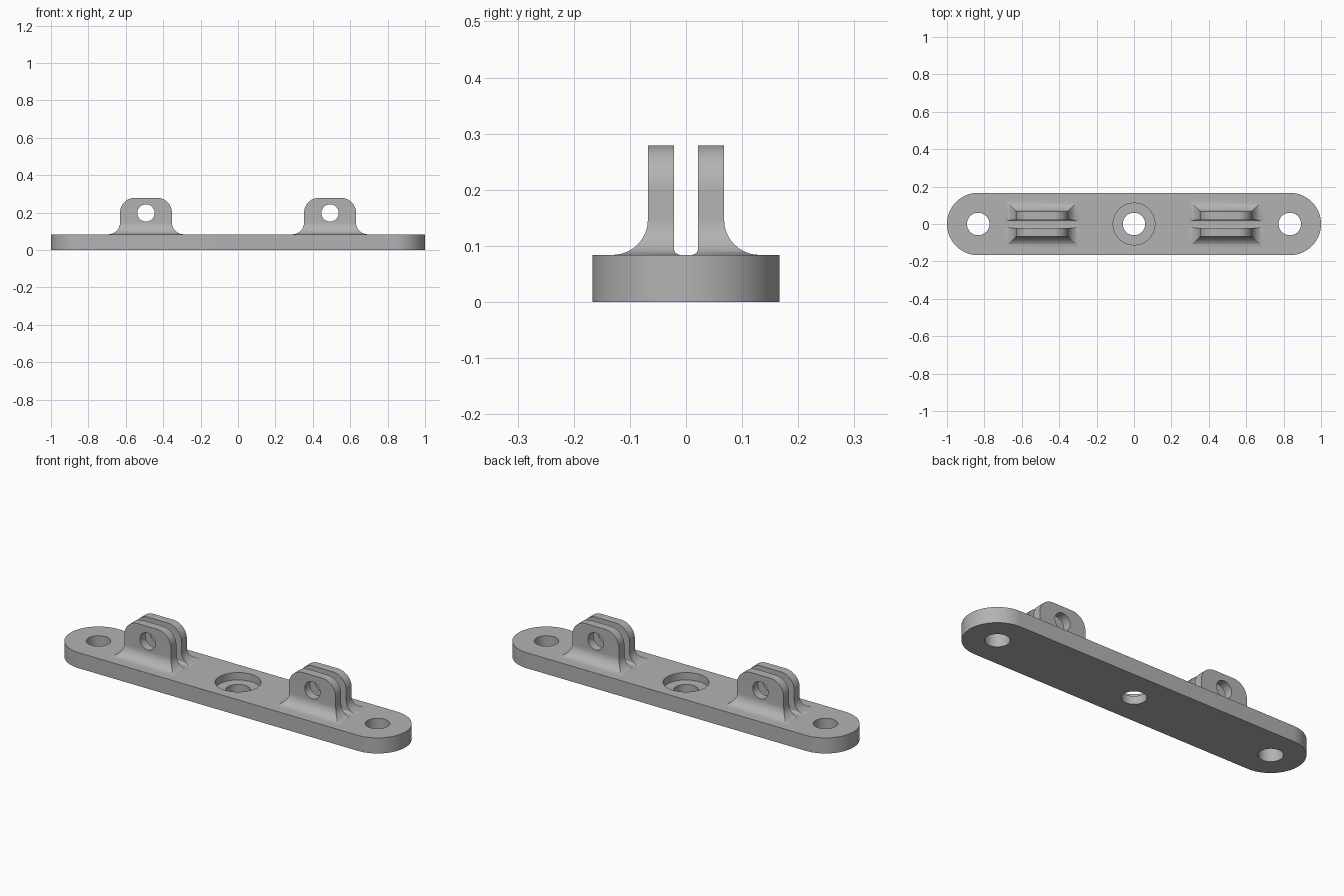
import bpy
import bmesh
import math

if "Cube" in bpy.data.objects:
    bpy.data.objects.remove(bpy.data.objects["Cube"])

# Main sizes
HALF_W = 0.167            # plate half width and end radius
PLATE_H = 0.084
TOP = 0.279
LUG_X, LUG_HALF = 0.492, 0.139
INNER, OUTER = 0.0215, 0.068
FILLET, SLOT_FILLET, CORNER = 0.0625, 0.0115, 0.08

gray = bpy.data.materials.new("plain gray")
gray.use_nodes = True
color = (0.45, 0.45, 0.45, 1)
gray.diffuse_color = color
gray.node_tree.nodes["Principled BSDF"].inputs["Base Color"].default_value = color


def finish(name, bm):
    """Turn a bmesh into a named object."""
    bmesh.ops.recalc_face_normals(bm, faces=bm.faces)
    mesh = bpy.data.meshes.new(name)
    bm.to_mesh(mesh)
    bm.free()
    mesh.materials.append(gray)
    obj = bpy.data.objects.new(name, mesh)
    bpy.context.collection.objects.link(obj)
    return obj


def loft(name, rings):
    """Skin a stack of closed rings and cap both ends."""
    bm = bmesh.new()
    loops = [[bm.verts.new(p) for p in ring] for ring in rings]
    for a, b in zip(loops, loops[1:]):
        for i in range(len(a)):
            j = (i + 1) % len(a)
            bm.faces.new((a[i], a[j], b[j], b[i]))
    bm.faces.new(loops[0])
    bm.faces.new(loops[-1])
    return finish(name, bm)


def circle(radius, n=64):
    return [(radius * math.cos(2 * math.pi * i / n),
             radius * math.sin(2 * math.pi * i / n)) for i in range(n)]


def drill(obj, x, z0, z1, radius, along_y=False):
    """Cut a round hole upward, or front to back through a lug."""
    if along_y:
        rings = [[(x + a, y, z0 + b) for a, b in circle(radius)] for y in (-0.3, 0.3)]
    else:
        rings = [[(x + a, b, z) for a, b in circle(radius)] for z in (z0, z1)]
    cutter = loft("hole_cutter", rings)
    cutter.hide_render = True
    mod = obj.modifiers.new("hole", 'BOOLEAN')
    mod.operation, mod.solver, mod.object = 'DIFFERENCE', 'EXACT', cutter
    bpy.context.view_layer.objects.active = obj
    bpy.ops.object.modifier_apply(modifier=mod.name)
    bpy.data.objects.remove(cutter)


def smooth(obj):
    bpy.ops.object.select_all(action='DESELECT')
    obj.select_set(True)
    bpy.context.view_layer.objects.active = obj
    bpy.ops.object.shade_smooth_by_angle(angle=math.radians(30))


def flare(h, r):
    """Outward spread of a concave fillet at height h."""
    return r - math.sqrt(max(0, r * r - (r - h) ** 2)) if h < r else 0


# Base plate with rounded ends
outline = []
for side in (1, -1):
    for i in range(33):
        t = -math.pi / 2 + math.pi * i / 32
        outline.append((side * (1 - HALF_W + HALF_W * math.cos(t)),
                        side * HALF_W * math.sin(t)))
plate = loft("base_plate", [[(x, y, z) for x, y in outline] for z in (0, PLATE_H)])

# End holes, middle hole and its counterbore
for hole_x in (-0.833, 0, 0.833):
    drill(plate, hole_x, -0.1, 0.3, 0.06)
drill(plate, 0, 0.044, 0.3, 0.112)
smooth(plate)

# Lug sections: flared foot, straight sides, rounded top corners
heights = {FILLET * (1 - math.cos(math.pi / 2 * i / 12)) for i in range(13)}
heights |= {SLOT_FILLET * (1 - math.cos(math.pi / 2 * i / 5)) for i in range(1, 6)}
sections = [(PLATE_H - 0.02, FILLET, FILLET, SLOT_FILLET)]
for h in sorted(heights):
    f = flare(h, FILLET)
    sections.append((PLATE_H + h, f, f, flare(h, SLOT_FILLET)))
for i in range(13):
    t = math.pi / 2 * i / 12
    sections.append((TOP - CORNER + CORNER * math.sin(t),
                     -CORNER * (1 - math.cos(t)), 0, 0))

# Two pairs of lugs, each with a pin hole
for x_name, cx in (("left", LUG_X), ("right", -LUG_X)):
    for y_name, sy in (("front", -1), ("back", 1)):
        rings = []
        for z, dx, dy, di in sections:
            x0, x1 = cx - LUG_HALF - dx, cx + LUG_HALF + dx
            y0, y1 = sy * (INNER - di), sy * (OUTER + dy)
            rings.append([(x0, y0, z), (x1, y0, z), (x1, y1, z), (x0, y1, z)])
        lug = loft(f"{y_name}_{x_name}_lug", rings)
        drill(lug, cx, 0.198, 0, 0.046, along_y=True)
        smooth(lug)
